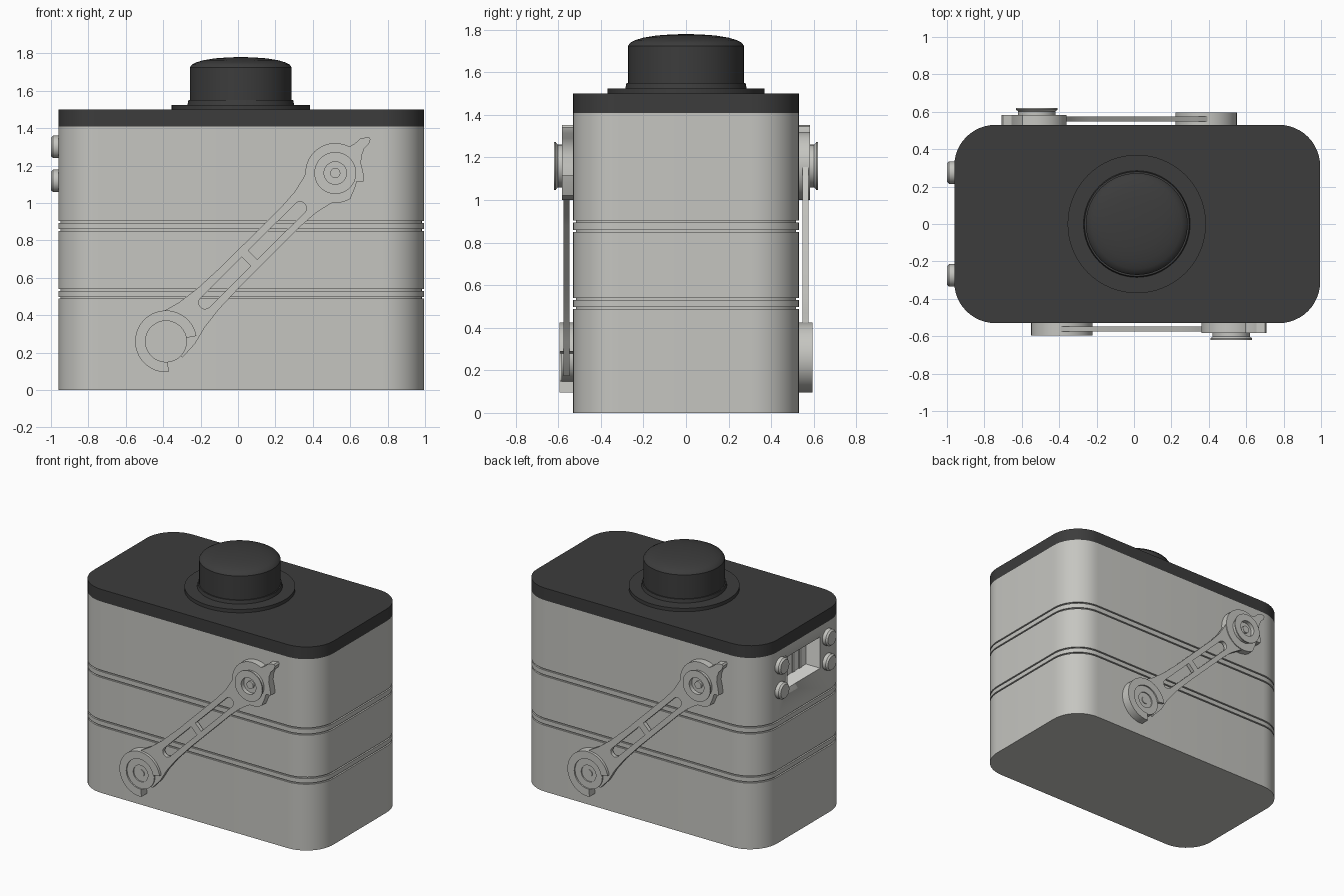
import bpy, bmesh, math
from mathutils import Matrix, Vector

if "Cube" in bpy.data.objects:
    bpy.data.objects.remove(bpy.data.objects["Cube"])


def material(name, rgb):
    m = bpy.data.materials.new(name)
    m.diffuse_color = (*rgb, 1)
    m.use_nodes = True
    m.node_tree.nodes["Principled BSDF"].inputs["Base Color"].default_value = m.diffuse_color
    return m


GREY = material("warm grey", (0.56, 0.56, 0.53))
DARK = material("charcoal", (0.045, 0.045, 0.045))
PALE = material("pale lining", (0.80, 0.80, 0.77))
CX = 0.017          # body centre in x
FRONT = Matrix.Rotation(math.pi / 2, 4, 'X')    # plan (x, y) -> (x, z), depth -> -y
TURN = Matrix.Rotation(math.pi, 4, 'Z')         # front -> back
LOW, HIGH = Vector((-0.385, 0.26)), Vector((0.52, 1.16))   # arm pivots (x, z)


def finish(ob, mat):
    ob.data.materials.clear()
    ob.data.materials.append(mat)
    bpy.ops.object.select_all(action='DESELECT')
    ob.select_set(True)
    bpy.context.view_layer.objects.active = ob
    bpy.ops.object.shade_smooth_by_angle(angle=math.radians(30))
    return ob


def from_bmesh(name, bm, mat):
    bmesh.ops.recalc_face_normals(bm, faces=bm.faces[:])
    me = bpy.data.meshes.new(name)
    bm.to_mesh(me)
    bm.free()
    ob = bpy.data.objects.new(name, me)
    bpy.context.collection.objects.link(ob)
    return finish(ob, mat)


def loft(name, rings, mat):
    """Skin closed rings of points and cap both ends."""
    bm = bmesh.new()
    loops = [[bm.verts.new(p) for p in r] for r in rings]
    n = len(loops[0])
    for a, b in zip(loops, loops[1:]):
        for i in range(n):
            j = (i + 1) % n
            bm.faces.new((a[i], a[j], b[j], b[i]))
    bm.faces.new(loops[0][::-1])
    bm.faces.new(loops[-1])
    return from_bmesh(name, bm, mat)


def rounded_ring(z, inset, steps=12):
    pts, r = [], 0.22 - inset
    for k, (sx, sy) in enumerate(((1, 1), (-1, 1), (-1, -1), (1, -1))):
        for i in range(steps + 1):
            a = math.pi / 2 * (k + i / steps)
            pts.append((CX + sx * 0.758 + r * math.cos(a), sy * 0.31 + r * math.sin(a), z))
    return pts


def lathe(name, profile, matrix, mat, n=48):
    """Turn (radius, height) points about local z."""
    rings = [[matrix @ Vector((r * math.cos(2 * math.pi * i / n),
                               r * math.sin(2 * math.pi * i / n), h)) for i in range(n)]
             for r, h in profile]
    return loft(name, rings, mat)


def box(name, centre, size, mat):
    bm = bmesh.new()
    bmesh.ops.create_cube(bm, size=1, matrix=Matrix.Translation(centre) @ Matrix.Diagonal((*size, 1)))
    return from_bmesh(name, bm, mat)


def plate(name, outlines, near, far, matrix, mat):
    """Flat plate with holes, between two depths."""
    cu = bpy.data.curves.new(name, 'CURVE')
    cu.dimensions, cu.fill_mode, cu.extrude = '2D', 'BOTH', (far - near) / 2
    for pts in outlines:
        s = cu.splines.new('POLY')
        s.points.add(len(pts) - 1)
        for p, q in zip(s.points, pts):
            p.co = (q[0], q[1], 0, 1)
        s.use_cyclic_u = True
    ob = bpy.data.objects.new(name, cu)
    bpy.context.collection.objects.link(ob)
    ob.matrix_world = matrix @ Matrix.Translation((0, 0, (near + far) / 2))
    bpy.ops.object.select_all(action='DESELECT')
    ob.select_set(True)
    bpy.context.view_layer.objects.active = ob
    bpy.ops.object.convert(target='MESH')
    return finish(bpy.context.object, mat)


def arc(c, r, a0, a1, n=24):
    return [(c[0] + r * math.cos(math.radians(a0 + (a1 - a0) * i / n)),
             c[1] + r * math.sin(math.radians(a0 + (a1 - a0) * i / n))) for i in range(n + 1)]


def along(u, v):
    """Point u along the arm and v to its left."""
    d = (HIGH - LOW).normalized()
    p = LOW + d * u + Vector((-d.y, d.x)) * v
    return (p.x, p.y)


# Body with two pairs of thin grooves
levels = [(0, 0)]
for z in (0.488, 0.53, 0.85, 0.894):
    levels += [(z, 0), (z, 0.012), (z + 0.01, 0.012), (z + 0.01, 0)]
levels.append((1.41, 0))
body = loft("body", [rounded_ring(*l) for l in levels], GREY)

# Socket window cut into the left side
cutter = box("socket_cutter", (-0.925, 0, 1.215), (0.16, 0.38, 0.23), PALE)
cutter.hide_render = True
body.data.materials.append(PALE)
mod = body.modifiers.new("socket", 'BOOLEAN')
mod.operation, mod.solver, mod.object = 'DIFFERENCE', 'EXACT', cutter
mod.material_mode = 'TRANSFER'
bpy.context.view_layer.objects.active = body
bpy.ops.object.modifier_apply(modifier="socket")
bpy.data.objects.remove(cutter)
for y in (-0.12, -0.04, 0.04, 0.12):
    box("socket_rib", (-0.835, y, 1.215), (0.03, 0.03, 0.23), GREY)

# Side buttons
for y in (-0.275, 0.275):
    for z in (1.30, 1.118):
        m = Matrix.Translation((-0.95, y, z)) @ Matrix.Rotation(-math.pi / 2, 4, 'Y')
        lathe("side_button", [(0.06, 0), (0.06, 0.038), (0.05, 0.05)], m, GREY, 32)

# Lid, collar and domed knob
loft("lid", [rounded_ring(1.41, 0), rounded_ring(1.5, 0)], DARK)
axis = Matrix.Translation((CX - 0.002, 0, 0))
lathe("knob_collar", [(0.37, 1.5), (0.37, 1.525), (0.285, 1.525), (0.28, 1.55), (0.2, 1.55)], axis, DARK, 64)
lathe("knob", [(0.272, 1.525), (0.272, 1.725), (0.262, 1.739), (0.24, 1.751), (0.2, 1.763),
               (0.14, 1.773), (0.07, 1.778), (0.01, 1.78)], axis, DARK, 64)

# Latch arm outline: flared ends and two slots
half = [(0.0, 0.13), (0.10, 0.125), (0.2, 0.098), (0.32, 0.082), (0.5, 0.075),
        (0.95, 0.075), (1.05, 0.082), (1.13, 0.1), (1.19, 0.12), (1.276, 0.12)]
arm = [along(u, v) for u, v in half] + [along(u, -v * 0.95) for u, v in reversed(half)]


def slot(u0, u1, rounded_at):
    w, pts = 0.034, []
    for u, s, a0 in ((u0, 1, 90), (u1, -1, -90)):
        if u == rounded_at:
            pts += [along(u + s * w + w * math.cos(math.radians(a0 + t)),
                          w * math.sin(math.radians(a0 + t))) for t in range(0, 181, 20)]
        else:
            pts += [along(u, s * w), along(u, -s * w)]
    return pts


slots = [slot(0.26, 0.605, 0.26), slot(0.655, 1.045, 1.045)]

# Open claw at the lower pivot, hooked claw at the upper pivot
lower_claw = arc(LOW, 0.165, 10, 275, 40) + arc(LOW, 0.11, 275, 10, 20)
hook = arc(HIGH, 0.16, 300, 62, 36) + [
    (0.625, 1.318), (0.655, 1.345), (0.70, 1.353), (0.708, 1.34), (0.70, 1.315),
    (0.675, 1.29), (0.66, 1.25), (0.658, 1.21), (0.67, 1.16), (0.672, 1.115), (0.635, 1.115),
    (0.625, 1.08)]

for side, m in (("front", FRONT), ("back", TURN @ FRONT)):
    plate(side + "_arm", [arm] + slots, 0.548, 0.576, m, GREY)
    plate(side + "_lower_claw", [lower_claw], 0.528, 0.595, m, GREY)
    plate(side + "_upper_hook", [hook], 0.528, 0.582, m, GREY)
    low = m @ Matrix.Translation((*LOW, 0))
    high = m @ Matrix.Translation((*HIGH, 0))
    lathe(side + "_lower_hub", [(0.112, 0.528), (0.112, 0.585), (0.06, 0.585), (0.06, 0.577),
                                (0.027, 0.577), (0.027, 0.583)], low, GREY)
    lathe(side + "_upper_hub", [(0.1, 0.575), (0.1, 0.602), (0.112, 0.612), (0.112, 0.62),
                                (0.06, 0.62), (0.06, 0.59), (0.027, 0.59), (0.027, 0.605)], high, GREY)
